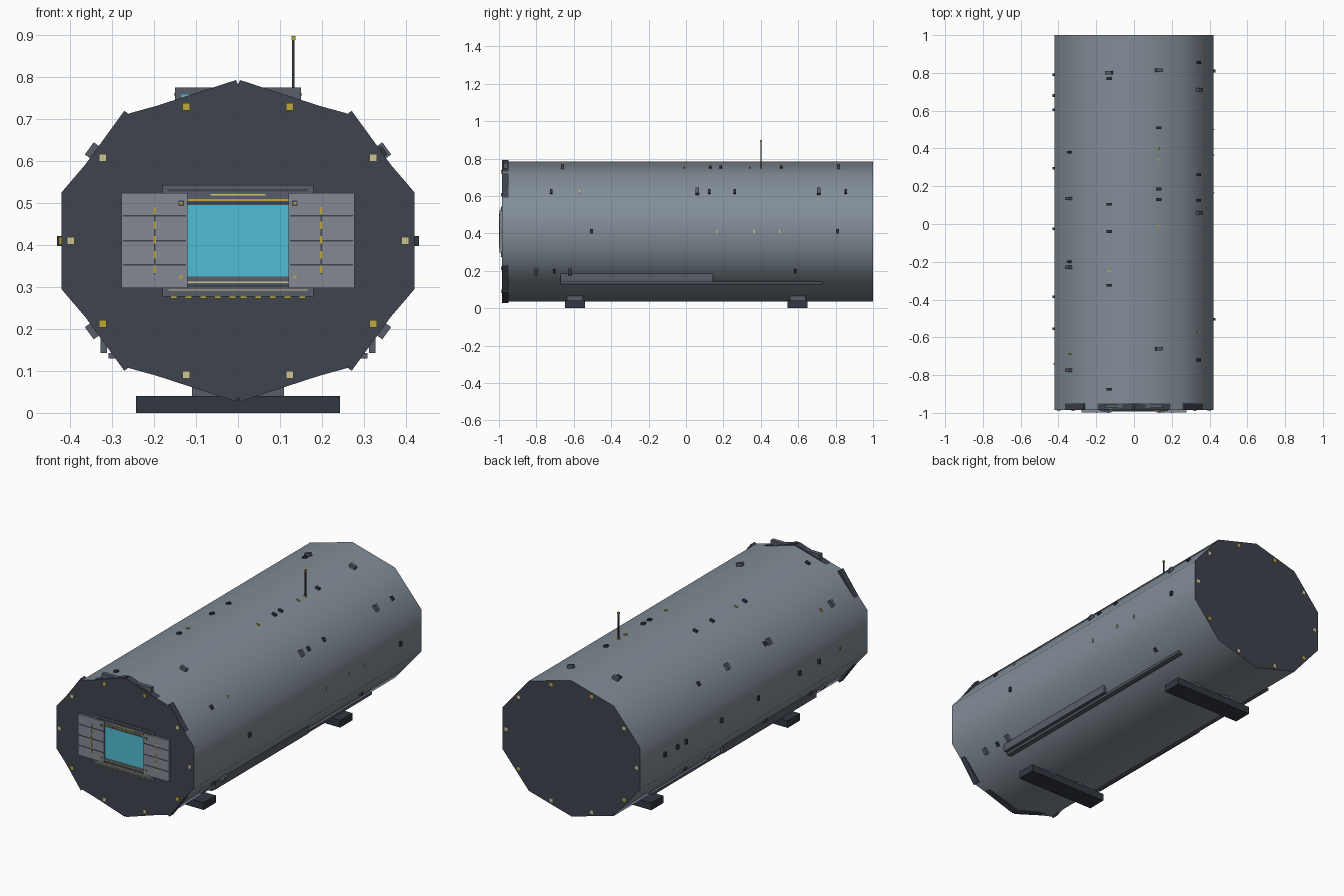
import bpy, bmesh, math
from mathutils import Matrix, Vector

if "Cube" in bpy.data.objects:
    bpy.data.objects.remove(bpy.data.objects["Cube"])


def material(name, rgb):
    m = bpy.data.materials.new(name)
    lin = [(c / 255 / 12.92) if c < 10 else ((c / 255 + 0.055) / 1.055) ** 2.4 for c in rgb]
    m.diffuse_color = (*lin, 1)
    m.use_nodes = True
    m.node_tree.nodes["Principled BSDF"].inputs["Base Color"].default_value = m.diffuse_color
    return m


HULL = material("hull grey", (130, 141, 151))
PLATE = material("dark plate", (62, 67, 77))
PANEL = material("door grey", (132, 137, 148))
FRAME = material("frame grey", (88, 94, 105))
FOOT = material("foot charcoal", (50, 55, 64))
GLASS = material("cyan glass", (80, 190, 210))
YELLOW = material("yellow", (190, 168, 60))
PALE = material("pale yellow", (208, 198, 145))

RX, RZ, ZC = 0.4416, 0.375, 0.41
FRONT, BACK = -0.985, 1.0


def boxes(name, items, mat):
    """One object made of boxes: (centre, size, roll about y in degrees)."""
    bm = bmesh.new()
    for c, s, roll in items:
        mx = (Matrix.Translation(c) @ Matrix.Rotation(math.radians(roll), 4, 'Y')
              @ Matrix.Diagonal((*s, 1)))
        bmesh.ops.create_cube(bm, size=1, matrix=mx)
    me = bpy.data.meshes.new(name)
    bm.to_mesh(me)
    bm.free()
    me.materials.append(mat)
    ob = bpy.data.objects.new(name, me)
    bpy.context.collection.objects.link(ob)
    return ob


def span(x0, x1, y0, y1, z0, z1):
    return (((x0 + x1) / 2, (y0 + y1) / 2, (z0 + z1) / 2), (x1 - x0, y1 - y0, z1 - z0), 0)


def both(*s):
    """A span and its mirror image across x."""
    x0, x1, *rest = s
    return [span(*s), span(-x1, -x0, *rest)]


def corner(k):
    a = math.radians(36 * k)
    return Vector((RX * math.sin(a), 0, ZC + RZ * math.cos(a)))


def face_mid(k):
    return (corner(k) + corner(k + 1)) / 2


# ten-sided hull with smooth sides and dark flat ends
bm = bmesh.new()
rings = [[bm.verts.new(corner(k) + Vector((0, y, 0))) for k in range(10)] for y in (FRONT, BACK)]
for k in range(10):
    j = (k + 1) % 10
    bm.faces.new((rings[0][k], rings[0][j], rings[1][j], rings[1][k]))
for r in rings:
    bm.faces.new(r).material_index = 1
bmesh.ops.recalc_face_normals(bm, faces=bm.faces)
me = bpy.data.meshes.new("hull")
bm.to_mesh(me)
bm.free()
me.materials.append(HULL)
me.materials.append(PLATE)
hull = bpy.data.objects.new("hull", me)
bpy.context.collection.objects.link(hull)
bpy.context.view_layer.objects.active = hull
hull.select_set(True)
bpy.ops.object.shade_smooth_by_angle(angle=math.radians(60))

# front rim segments along the sloping edges
rim = []
for k in (0, 1, 3, 4, 5, 6, 8, 9):
    roll = 36 * k + 18
    a = math.radians(roll)
    c = face_mid(k) - Vector((math.sin(a), 0, math.cos(a))) * 0.008
    length = (corner(k + 1) - corner(k)).length
    rim.append(((c.x, -0.967, c.z), (length - 0.004, 0.035, 0.022), roll))
boxes("front_rim", rim, PLATE)

# header box behind the rim
boxes("header_box", [span(-0.15, 0.15, -0.975, -0.952, 0.70, 0.775)], FRAME)
boxes("header_light", [span(-0.135, -0.115, -0.977, -0.974, 0.745, 0.758)], GLASS)

# marker lamps at both ends
for name, ks, mat in (("yellow_lamps", (0, 3, 6, 9), YELLOW), ("pale_lamps", (1, 2, 4, 5, 7, 8), PALE)):
    lamps = []
    for k in ks:
        a = math.radians(36 * k + 18)
        for y in (FRONT, BACK - 0.003):
            lamps.append(((0.398 * math.sin(a), y, ZC + 0.336 * math.cos(a)), (0.018, 0.008, 0.018), 0))
    boxes(name, lamps, mat)

# window, its frame and sliding doors
boxes("window_glass", [span(-0.12, 0.12, -0.990, FRONT, 0.325, 0.495)], GLASS)
boxes("window_frame", [span(-0.18, 0.18, -0.990, FRONT, 0.495, 0.543),
                       span(-0.18, 0.18, -0.990, FRONT, 0.277, 0.325)], FRAME)
boxes("frame_grooves", [span(-0.165, 0.165, -0.992, -0.989, 0.528, 0.533),
                        span(-0.12, 0.12, -0.992, -0.989, 0.496, 0.504),
                        span(-0.12, 0.12, -0.992, -0.989, 0.300, 0.306)], PLATE)
boxes("doors", both(0.12, 0.278, -0.997, FRONT, 0.298, 0.524), PANEL)
boxes("door_grooves", sum((both(0.124, 0.274, -0.9985, -0.996, z - 0.002, z + 0.002)
                           for z in (0.353, 0.41, 0.47)), [])
      + both(0.197, 0.200, -0.9985, -0.996, 0.33, 0.49), PLATE)
dashes = sum((both(0.195, 0.201, -1.0, -0.996, z - 0.009, z + 0.009)
              for z in (0.342, 0.377, 0.412, 0.447, 0.482)), [])
dashes += sum((both(x, x + 0.016, -0.993, -0.985, 0.273, 0.277)
               for x in (0.005, 0.04, 0.075, 0.11, 0.145)), [])
boxes("yellow_trim", dashes + [span(-0.12, 0.12, -0.993, -0.989, 0.505, 0.509)], YELLOW)
boxes("pale_trim", [span(-0.065, 0.065, -0.993, -0.989, 0.518, 0.522),
                    span(-0.12, 0.12, -0.993, -0.989, 0.309, 0.313),
                    span(-0.165, 0.165, -0.993, -0.989, 0.291, 0.294)], PALE)
boxes("door_latches", both(0.129, 0.142, -0.999, -0.996, 0.493, 0.506), PLATE)
boxes("latch_lights", both(0.132, 0.139, -1.0, -0.998, 0.496, 0.503)
      + both(0.132, 0.139, -1.0, -0.996, 0.320, 0.327), YELLOW)

# feet and saddles
for n, y in (("front", -0.593), ("rear", 0.597)):
    boxes(n + "_foot", [span(-0.243, 0.243, y - 0.053, y + 0.053, 0, 0.04)], FOOT)
    boxes(n + "_saddle", [span(-0.11, 0.11, y - 0.042, y + 0.042, 0.04, 0.10)], FRAME)

# side rails and conduit boxes
boxes("side_rails", both(0.265, 0.308, -0.67, 0.73, 0.13, 0.143), FRAME)
boxes("side_conduits", both(0.312, 0.328, -0.67, 0.145, 0.143, 0.19), FRAME)

# antenna
boxes("antenna_mast", [span(0.129, 0.135, 0.397, 0.403, 0.74, 0.89)], FOOT)
boxes("antenna_tip", [span(0.127, 0.137, 0.395, 0.405, 0.888, 0.898)], YELLOW)


# small fittings on the hull sides: face index, (y, size scale) pairs
def fittings(name, layout, mat, size):
    out = []
    for k, ys in layout.items():
        for y in ys:
            c = face_mid(k)
            out.append(((c.x, y, c.z), size, 36 * k + 18))
    boxes(name, out, mat)


fittings("small_fittings", {
    0: (0.51, 0.185, 0.13), 1: (0.26, 0.125, -0.72, 0.855), 2: (-0.505, 0.81),
    3: (-0.705, 0.585), 6: (-0.6, -0.2, 0.5), 7: (0.79, 0.68, 0.605, 0.295, -0.025, -0.385, -0.555),
    8: (0.38, -0.2), 9: (0.77, 0.105, -0.04, -0.325, -0.875)}, FOOT, (0.024, 0.014, 0.022))
fittings("large_fittings", {
    0: (0.815, -0.66), 1: (0.71, 0.06), 3: (-0.8, -0.62), 6: (-0.7, 0.3),
    8: (0.135, -0.23, -0.775), 9: (0.8,)}, FRAME, (0.036, 0.018, 0.036))
fittings("yellow_markers", {0: (0.4, 0.34, -0.01), 7: (-0.74,), 8: (-0.69,), 9: (-0.25,)},
         YELLOW, (0.018, 0.008, 0.012))
fittings("pale_markers", {1: (-0.57,), 2: (0.165, 0.365, 0.5)}, PALE, (0.02, 0.006, 0.01))
